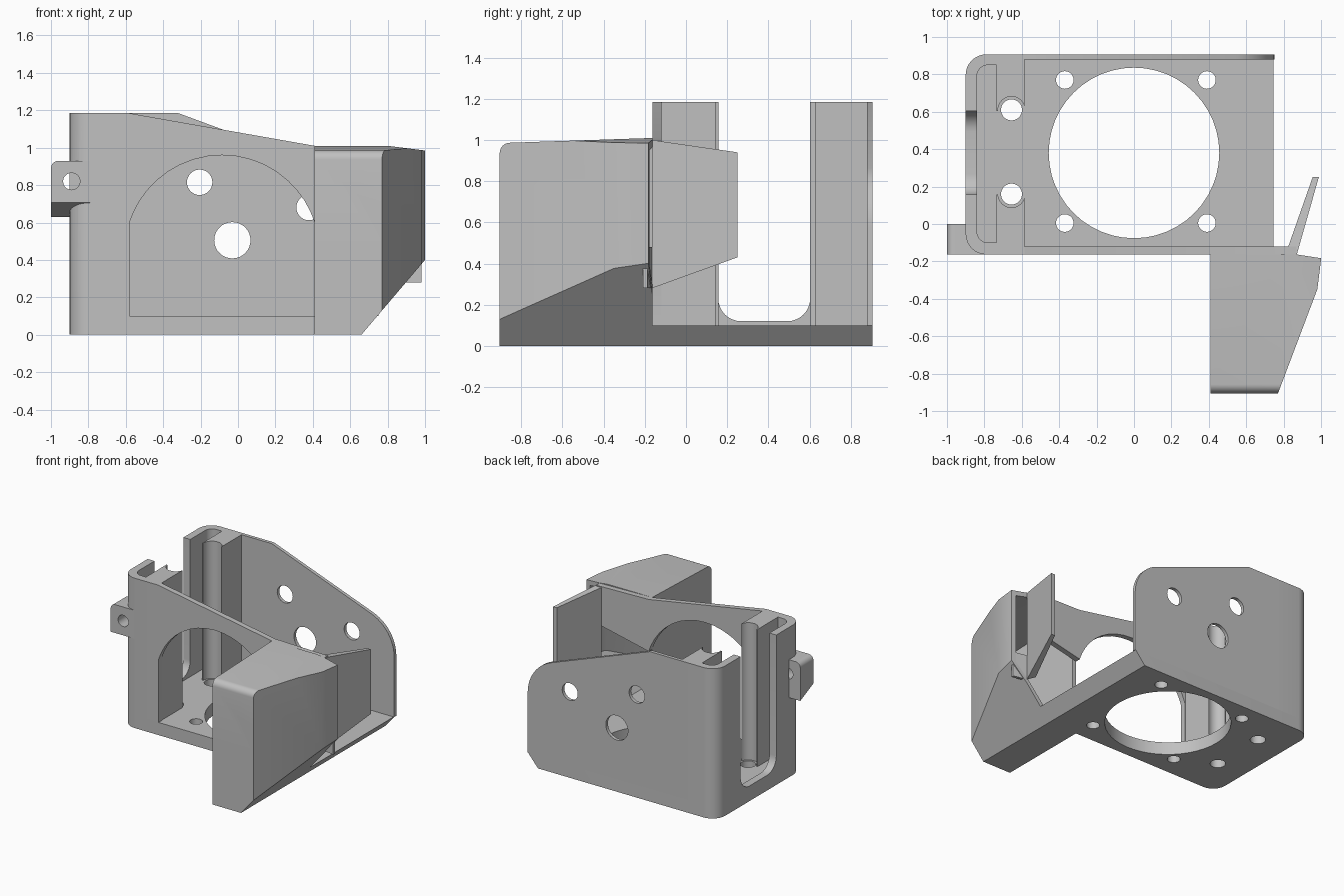
import bpy, bmesh
from math import sin, cos, tan, pi, sqrt
from mathutils import Vector

if "Cube" in bpy.data.objects:
    bpy.data.objects.remove(bpy.data.objects["Cube"])

grey = bpy.data.materials.new("plain grey")
grey.use_nodes = True
GREY = (0.53, 0.53, 0.53, 1)
grey.diffuse_color = GREY
grey.node_tree.nodes["Principled BSDF"].inputs["Base Color"].default_value = GREY


def rounded(points, steps=8):
    """Outline from (u, v) corners, or (u, v, radius) for rounded corners."""
    out = []
    for i, p in enumerate(points):
        c = Vector(p[:2])
        if len(p) == 2:
            out.append(c)
            continue
        a = (Vector(points[i - 1][:2]) - c).normalized()
        b = (Vector(points[(i + 1) % len(points)][:2]) - c).normalized()
        half = a.angle(b) / 2
        centre = c + (a + b).normalized() * p[2] / sin(half)
        start = (c + a * p[2] / tan(half) - centre).normalized()
        end = (c + b * p[2] / tan(half) - centre).normalized()
        out += [centre + start.slerp(end, k / steps) * p[2] for k in range(steps + 1)]
    return out


def circle(u, v, r, n=32):
    return [(u + r * cos(2 * pi * k / n), v + r * sin(2 * pi * k / n)) for k in range(n)]


def prism(name, outline, axis, lo, hi):
    """Extrude a flat outline along one axis."""
    place = {"x": lambda u, v, d: (d, u, v),
             "y": lambda u, v, d: (u, d, v),
             "z": lambda u, v, d: (u, v, d)}[axis]
    bm = bmesh.new()
    face = bm.faces.new([bm.verts.new(place(p[0], p[1], lo)) for p in outline])
    top = bmesh.ops.extrude_face_region(bm, geom=[face])["geom"]
    move = Vector(place(0, 0, hi - lo))
    bmesh.ops.translate(bm, vec=move, verts=[g for g in top if isinstance(g, bmesh.types.BMVert)])
    bmesh.ops.recalc_face_normals(bm, faces=bm.faces)
    mesh = bpy.data.meshes.new(name)
    bm.to_mesh(mesh)
    bm.free()
    mesh.materials.append(grey)
    obj = bpy.data.objects.new(name, mesh)
    bpy.context.collection.objects.link(obj)
    return obj


def rect(u0, v0, u1, v1):
    return [(u0, v0), (u1, v0), (u1, v1), (u0, v1)]


def combine(obj, tools, operation="DIFFERENCE"):
    """Apply booleans and discard the tools."""
    for tool in tools:
        mod = obj.modifiers.new("cut", "BOOLEAN")
        mod.operation, mod.solver, mod.object = operation, "EXACT", tool
        bpy.context.view_layer.objects.active = obj
        bpy.ops.object.modifier_apply(modifier=mod.name)
        bpy.data.objects.remove(tool)
    return obj


def drill(axis, u, v, r, lo, hi, n=32):
    return prism("drill", circle(u, v, r, n), axis, lo, hi)


FRONT, BACK = -0.163, 0.907

# Floor plate with fan opening, screw holes and a slanted right edge
floor = prism("floor_plate", rounded([(-0.9, FRONT, 0.11), (0.75, FRONT), (0.75, BACK),
                                      (-0.9, BACK, 0.11)]), "z", 0, 0.1)
combine(floor, [prism("slant", [(0.66, 0), (0.575, -0.1), (1, -0.1), (1, 0.4)], "y", -1, 1),
                drill("z", 0, 0.38, 0.456, -1, 1, 48)]
        + [drill("z", x, y, 0.047, -1, 1) for x in (-0.37, 0.39) for y in (0.005, 0.77)]
        + [drill("z", -0.655, y, 0.056, -1, 1) for y in (0.16, 0.61)])

# Slotted side frame: rounded wall, inner pocket and two grooved posts
frame = prism("side_frame", rounded([(-0.9, FRONT, 0.11), (-0.585, FRONT), (-0.585, BACK),
                                     (-0.9, BACK, 0.11)]), "z", 0.1, 1.185)
combine(frame, [
    prism("pocket", rounded([(-0.84, -0.1, 0.06), (-0.735, -0.1), (-0.735, 0.85),
                             (-0.84, 0.85, 0.06)]), "z", 0, 2),
    prism("gap", rect(-0.76, 0.157, -0.5, 0.603), "z", 0, 2),
    prism("slot", rounded([(0.157, 0.12, 0.11), (0.603, 0.12, 0.11), (0.603, 2), (0.157, 2)]),
          "x", -1, -0.8)]
    + [drill("z", -0.655, y, 0.072, 0, 2) for y in (0.16, 0.61)]
    + [drill("y", -0.89, 0.82, 0.045, -0.3, 0)])

# Back wall with three holes and a rounded upper corner
back = prism("back_wall", rounded([(-0.585, 0.1), (0.75, 0.1), (0.75, 0.79, 0.31),
                                   (-0.32, 1.185), (-0.585, 1.185)], 12), "y", 0.88, BACK)
combine(back, [drill("y", x, z, r, 0.5, 1.2)
               for x, z, r in ((-0.205, 0.815, 0.068), (-0.03, 0.505, 0.097), (0.38, 0.68, 0.068))])

# Front wall with an arched opening, carried on past the duct mouth
arch = [(x, 0.44 + sqrt(0.52 ** 2 - (x + 0.085) ** 2))
        for x in [-0.085 + 0.495 * cos(pi * k / 20) for k in range(21)]]
prism("front_wall", [(-0.585, 0.1), (-0.585, 1.185), (0.41, 1.01), (0.87, 1.0), (0.87, 0.7)]
      + arch + [(-0.58, 0.1)], "y", FRONT, -0.12)


# Air duct: a hollow scoop with slanted side and bottom, open towards the back
def scoop(name, t):
    back_y = FRONT if t == 0 else -0.1
    body = prism(name, [(0.41 + t, -0.905 + t), (0.77 - t, -0.905 + t), (0.98 - t, -0.35),
                        (1.0 - t, -0.19), (1.0 - t, back_y - 0.02), (0.87, back_y),
                        (0.41 + t, back_y)], "z", -0.5, 1.5)
    base = 0.1 if t else 0
    side = prism("side", rounded([(-1.2, base), (0.2, base), (0.2, 1.02 - t), (-0.16, 1.01 - t),
                                  (-0.905 + t, 0.985 - t, 0.05), (-0.905 + t, 0.5), (-1.2, 0.5)]),
                 "x", 0, 1.5)
    shape = prism("shape", [(0.3, base), (0.66 + 0.85 * base - 1.3 * t, base), (1.0 - t, 0.4),
                            (1.0 - t, 0.985 - t), (0.8, 1.01 - t), (0.3, 1.01 - t)], "y", -1.5, 0.5)
    return combine(body, [side, shape], "INTERSECT")


combine(scoop("air_duct", 0), [scoop("duct_cavity", 0.035)])
prism("duct_lip", [(0.87, -0.165), (0.98, -0.188), (0.98, -0.21), (0.87, -0.187)], "z", 0.28, 0.48)

# Deflector flap behind the duct
flap = prism("deflector_flap", [(0.825, -0.12), (0.87, -0.165), (0.988, 0.25), (0.955, 0.25)],
             "z", 0, 1.2)
combine(flap, [prism("trim", [(-0.165, 0.28), (0.25, 0.43), (0.25, 0.94), (-0.165, 1.0)],
                     "x", 0.5, 1.5)], "INTERSECT")

# Screw tab wrapped round the frame corner, slanted underneath
tab = prism("screw_tab", [(-1, FRONT), (-0.79, FRONT), (-0.79, -0.12), (-0.87, -0.12),
                          (-0.87, 0), (-1, 0)], "z", 0.5, 0.93)
combine(tab, [prism("underside", [(FRONT - 0.1, 0.752), (FRONT - 0.1, 1), (0.1, 1), (0.1, 0.584)],
                    "x", -2, 0),
              prism("tab_round", rounded([(-1, 0.4), (-0.7, 0.4), (-0.7, 0.93), (-1, 0.93, 0.04)]),
                    "y", -1, 1)], "INTERSECT")
combine(tab, [drill("y", -0.89, 0.82, 0.045, -1, 1)])

# Smooth the rounded parts, keep edges sharp
for obj in bpy.context.collection.objects:
    if obj.type == "MESH" and grey.name in obj.data.materials:
        bpy.ops.object.select_all(action="DESELECT")
        obj.select_set(True)
        bpy.context.view_layer.objects.active = obj
        bpy.ops.object.shade_smooth_by_angle(angle=0.5)
